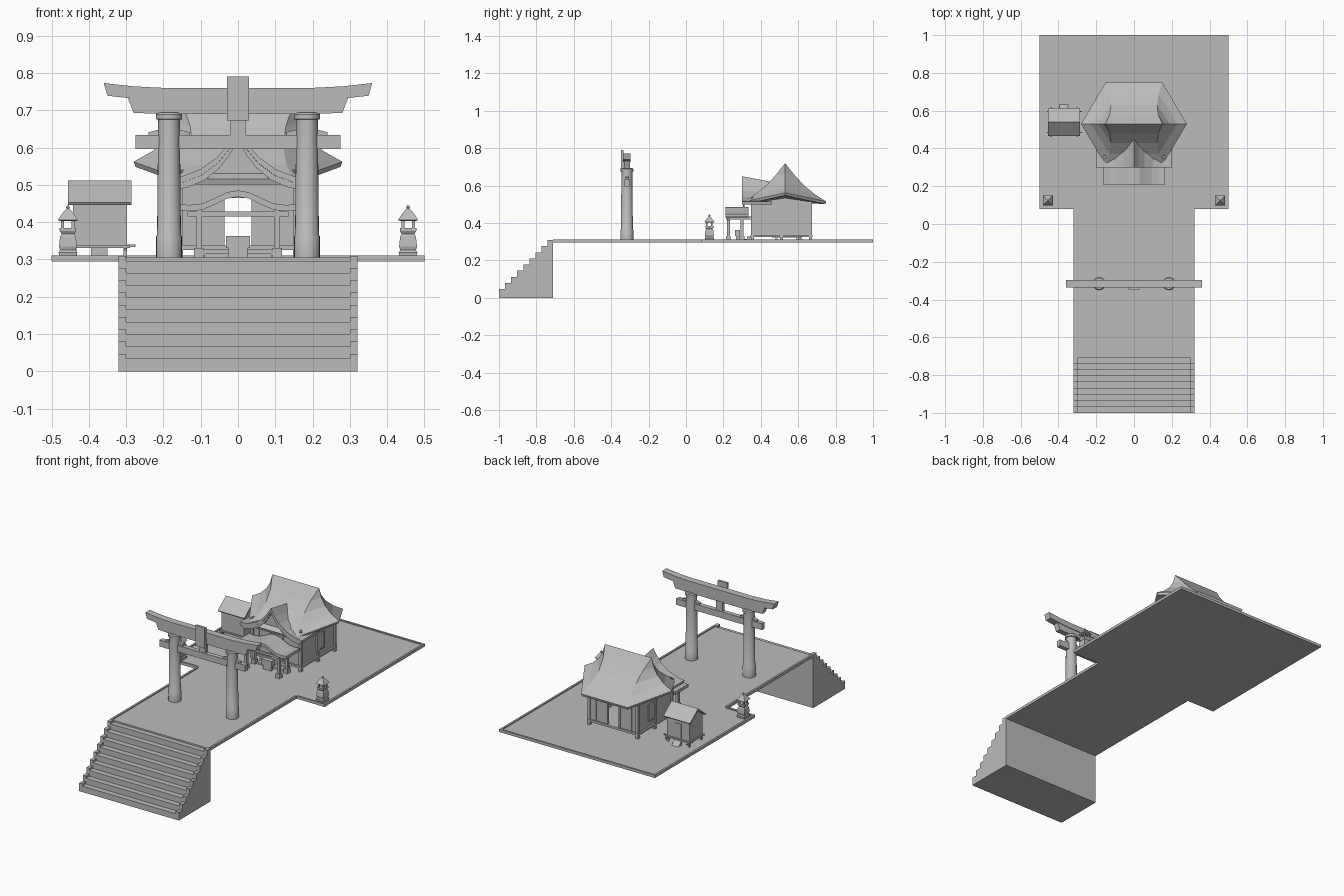
import bpy, bmesh, math

if "Cube" in bpy.data.objects:
    bpy.data.objects.remove(bpy.data.objects["Cube"])

grey = bpy.data.materials.new("stone_grey")
grey.diffuse_color = (0.5, 0.5, 0.5, 1)
grey.use_nodes = True
grey.node_tree.nodes["Principled BSDF"].inputs["Base Color"].default_value = grey.diffuse_color


def finish(name, bm):
    bmesh.ops.recalc_face_normals(bm, faces=bm.faces)
    me = bpy.data.meshes.new(name)
    bm.to_mesh(me)
    bm.free()
    me.materials.append(grey)
    ob = bpy.data.objects.new(name, me)
    bpy.context.collection.objects.link(ob)
    return ob


def prism(name, pts, a, b, axis='y'):
    """Extrude a 2D outline from a to b along an axis."""
    put = {'x': lambda p, t: (t, p[0], p[1]),
           'y': lambda p, t: (p[0], t, p[1]),
           'z': lambda p, t: (p[0], p[1], t)}[axis]
    bm = bmesh.new()
    lo = [bm.verts.new(put(p, a)) for p in pts]
    hi = [bm.verts.new(put(p, b)) for p in pts]
    bm.faces.new(lo)
    bm.faces.new(hi)
    n = len(pts)
    for i in range(n):
        bm.faces.new((lo[i], lo[(i + 1) % n], hi[(i + 1) % n], hi[i]))
    return finish(name, bm)


def box(name, x0, x1, y0, y1, z0, z1):
    return prism(name, [(x0, y0), (x1, y0), (x1, y1), (x0, y1)], z0, z1, 'z')


def lathe(name, x, y, prof, sides, turn=0.0, smooth=False):
    """Stack of rings (radius, z) with closed ends."""
    bm = bmesh.new()
    rings = [[bm.verts.new((x + r * math.cos(turn + math.tau * k / sides),
                            y + r * math.sin(turn + math.tau * k / sides), z))
              for k in range(sides)] for r, z in prof]
    for a, b in zip(rings, rings[1:]):
        for k in range(sides):
            j = (k + 1) % sides
            bm.faces.new((a[k], a[j], b[j], b[k]))
    bm.faces.new(rings[0])
    bm.faces.new(rings[-1])
    ob = finish(name, bm)
    if smooth:
        bpy.context.view_layer.objects.active = ob
        ob.select_set(True)
        bpy.ops.object.shade_smooth_by_angle(angle=math.radians(35))
        ob.select_set(False)
    return ob


def mirrored(half):
    """Half outline (x >= 0, left out centre) as a full left-to-right line."""
    return [(-x, z) for x, z in reversed(half) if x > 0] + list(half)


# --- Terrace with a low rim
box("path_slab", -.32, .32, -.71, .08, .295, .305)
box("court_slab", -.5, .5, .08, 1, .295, .305)
r = .011
box("rim_back", -.5, .5, 1 - r, 1, .305, .311)
for s in (-1, 1):
    def side(name, a, b, y0, y1):
        box(name, min(s * a, s * b), max(s * a, s * b), y0, y1, .305, .311)
    side("rim_court", .5 - r, .5, .08, 1 - r)
    side("rim_front", .32, .5 - r, .08, .08 + r)
    side("rim_path", .32 - r, .32, -.71, .08)


# --- Stairs with stepped side curbs
def steps(name, x0, x1, first):
    pts = [(-.71, 0), (-1, 0)]
    for i in range(9):
        z = first + i * .0328
        pts += [(-1 + i * .0325, z), (-1 + (i + 1) * .0325 if i < 8 else -.71, z)]
    prism(name, pts, x0, x1, 'x')


steps("stairs", -.3, .3, .034)
steps("stair_curb_left", -.32, -.3, .047)
steps("stair_curb_right", .3, .32, .047)

# --- Gate
gy = -.316
for s in (-1, 1):
    x = s * .185
    lathe("gate_pillar", x, gy, [(.0345, .305), (.0345, .362), (.032, .366), (.029, .675),
                                 (.035, .676), (.035, .689), (.03, .694)], 24, smooth=True)
    for t in (-1, 1):
        prism("gate_wedge", [(x, .632), (x + t * .055, .632), (x + t * .055, .641), (x, .655)],
              gy - .008, gy + .008)
box("gate_tie_beam", -.275, .275, gy - .013, gy + .013, .596, .633)
top = mirrored([(.2, .76), (.28, .764), (.36, .773)])
low = mirrored([(.2, .727), (.28, .731), (.35, .739)])
prism("gate_top_beam", top + low[::-1], gy - .02, gy + .02)
top = mirrored([(.2, .727), (.295, .732)])
low = mirrored([(.2, .69), (.28, .693)])
prism("gate_second_beam", top + low[::-1], gy - .016, gy + .016)
box("gate_strut", -.02, .02, gy - .01, gy + .01, .633, .69)
box("gate_tablet", -.03, .03, gy - .032, gy - .018, .672, .791)

# --- Lanterns with open fire boxes
for s in (-1, 1):
    x, y, q = s * .456, .125, math.sqrt(2)
    lathe("lantern_base", x, y, [(r * q, z) for r, z in
          ((.023, .305), (.025, .318), (.021, .325), (.024, .335), (.021, .362), (.017, .368),
           (.022, .376), (.022, .384))], 4, math.pi / 4)
    for a in (-1, 1):
        for b in (-1, 1):
            box("lantern_post", x + a * .014 - .004, x + a * .014 + .004,
                y + b * .014 - .004, y + b * .014 + .004, .384, .405)
    lathe("lantern_roof", x, y, [(r * q, z) for r, z in
          ((.022, .403), (.027, .406), (.014, .425), (.004, .436), (.005, .44), (.001, .446))],
          4, math.pi / 4)

# --- Main hall: raised floor, legs and walls with openings
cy, wx, y0, y1 = .51, .155, .355, .665
box("hall_floor", -wx - .01, wx + .01, y0 - .01, y1 + .01, .325, .337)
for s in (-1, 1):
    for y in (y0, cy, y1):
        box("hall_post", s * wx - .008, s * wx + .008, y - .008, y + .008, .305, .535)
    x0, x1 = sorted((s * wx, s * (wx - .008)))
    box("side_wall", x0, x1, y0, y1, .337, .54)
    w0, w1 = sorted((s * wx, s * (wx + .004)))
    box("side_window", w0, w1, .5, .565, .37, .46)
    w0, w1 = sorted((s * wx, s * (wx + .007)))
    for z in (.366, .458):
        box("window_frame", w0, w1, .496, .569, z, z + .006)
    for y in (.496, .563):
        box("window_frame", w0, w1, y, y + .006, z - .09, z)
    # front and back walls leave a doorway in the middle
    for y, n in ((y0, "front"), (y1 - .008, "back")):
        a, b = sorted((s * .036, s * wx))
        box(n + "_wall", a, b, y, y + .008, .337, .54)
        yo = y - .004 if n == "front" else y + .004
        for c in (.04, .115):
            box(n + "_wall_stud", s * c - .004, s * c + .004, yo, yo + .008, .337, .52)
for y, n in ((y0, "front"), (y1 - .008, "back")):
    box(n + "_lintel", -.036, .036, y, y + .008, .465, .54)

# --- Main hall roof: concave slopes with sides drawn out to a point
ry = .53
slope = [(0, .15, .72), (.05, .128, .657), (.10, .122, .602), (.16, .13, .553), (.22, .15, .515)]
flare = [(.15, .72), (.165, .668), (.19, .627), (.23, .59), (.28, .562)]
bm = bmesh.new()
rows = []
for (d, hx, z), (mx, mz) in zip(slope, flare):
    rows.append([bm.verts.new(p) for p in (
        (-hx, ry + d, z), (hx, ry + d, z), (mx, ry, mz),
        (hx, ry - d, z), (-hx, ry - d, z), (-mx, ry, mz))])
for a, b in zip(rows, rows[1:]):
    for k in range(6):
        j = (k + 1) % 6
        bm.faces.new((a[k], a[j], b[j], b[k]))
rim = [bm.verts.new((v.co.x * .98, ry + (v.co.y - ry) * .98, v.co.z - .014)) for v in rows[-1]]
hub = bm.verts.new((0, ry, .515))
for k in range(6):
    j = (k + 1) % 6
    bm.faces.new((rows[-1][k], rows[-1][j], rim[j], rim[k]))
    bm.faces.new((rim[k], rim[j], hub))
bmesh.ops.remove_doubles(bm, verts=bm.verts, dist=1e-4)
finish("hall_roof", bm)

# --- Front gable: curved roof whose ridge falls back into the main roof
half = [(0, .65), (.025, .61), (.055, .575), (.1, .542), (.15, .523), (.2, .515)]
top = mirrored(half)
ob = prism("gable_roof", top + [(x * .98, z - .016) for x, z in top[::-1]], .3, .46)
for v in ob.data.vertices:
    if v.co.y > .4:
        v.co.z -= .03 * (1 - abs(v.co.x) / .2)
prism("gable_board", [(x * .96, z - .014) for x, z in top]
      + [(x * .9, z - .03) for x, z in top[::-1]], .304, .314)
prism("gable_wall", [(x * .8, z - .012) for x, z in top], .335, .343)

# --- Porch with a wavy roof
half = [(0, .485), (.03, .48), (.065, .463), (.095, .45), (.13, .446), (.163, .449)]
top = mirrored(half)
prism("porch_roof", top + [(x, z - .017) for x, z in top[::-1]], .21, .335)
for s in (-1, 1):
    x = s * .105
    for y in (.226, .3):
        box("porch_post", x - .008, x + .008, y - .008, y + .008, .305, .44)
        box("porch_post_foot", x - .013, x + .013, y - .013, y + .013, .305, .33)
    box("porch_side_beam", x - .006, x + .006, .215, .35, .42, .436)
box("porch_front_beam", -.135, .135, .222, .232, .415, .428)
box("porch_step_low", -.09, .09, .3, .325, .305, .316)
box("porch_step_high", -.09, .09, .325, .347, .305, .327)
box("offering_box", -.032, .032, .262, .29, .33, .363)
box("offering_box_stand", -.026, .026, .266, .286, .305, .33)

# --- Side shed on short legs
sx0, sx1, sy0, sy1 = -.442, -.298, .48, .6
box("shed_floor", sx0 - .008, sx1 + .008, sy0 - .008, sy1 + .008, .33, .338)
box("shed_body", sx0, sx1, sy0, sy1, .338, .455)
prism("shed_gable", [(sy0, .455), (sy1, .455), (.54, .5)], sx0, sx1, 'x')
prism("shed_roof", [(.465, .452), (.54, .511), (.615, .452), (.611, .446), (.54, .5),
                    (.469, .446)], -.456, -.285, 'x')
for x in (sx0 + .004, sx1 - .004):
    for y in (sy0 + .004, sy1 - .004):
        box("shed_leg", x - .005, x + .005, y - .005, y + .005, .305, .33)
    box("shed_cross_rail", x - .003, x + .003, .46, .62, .324, .33)
for y in (sy0 + .004, sy1 - .004):
    box("shed_long_rail", -.46, -.275, y - .003, y + .003, .334, .34)
box("shed_door", -.392, -.352, sy1, sy1 + .004, .34, .425)
prism("shed_ramp", [(.6, .305), (.632, .305), (.6, .335)], -.394, -.35, 'x')
